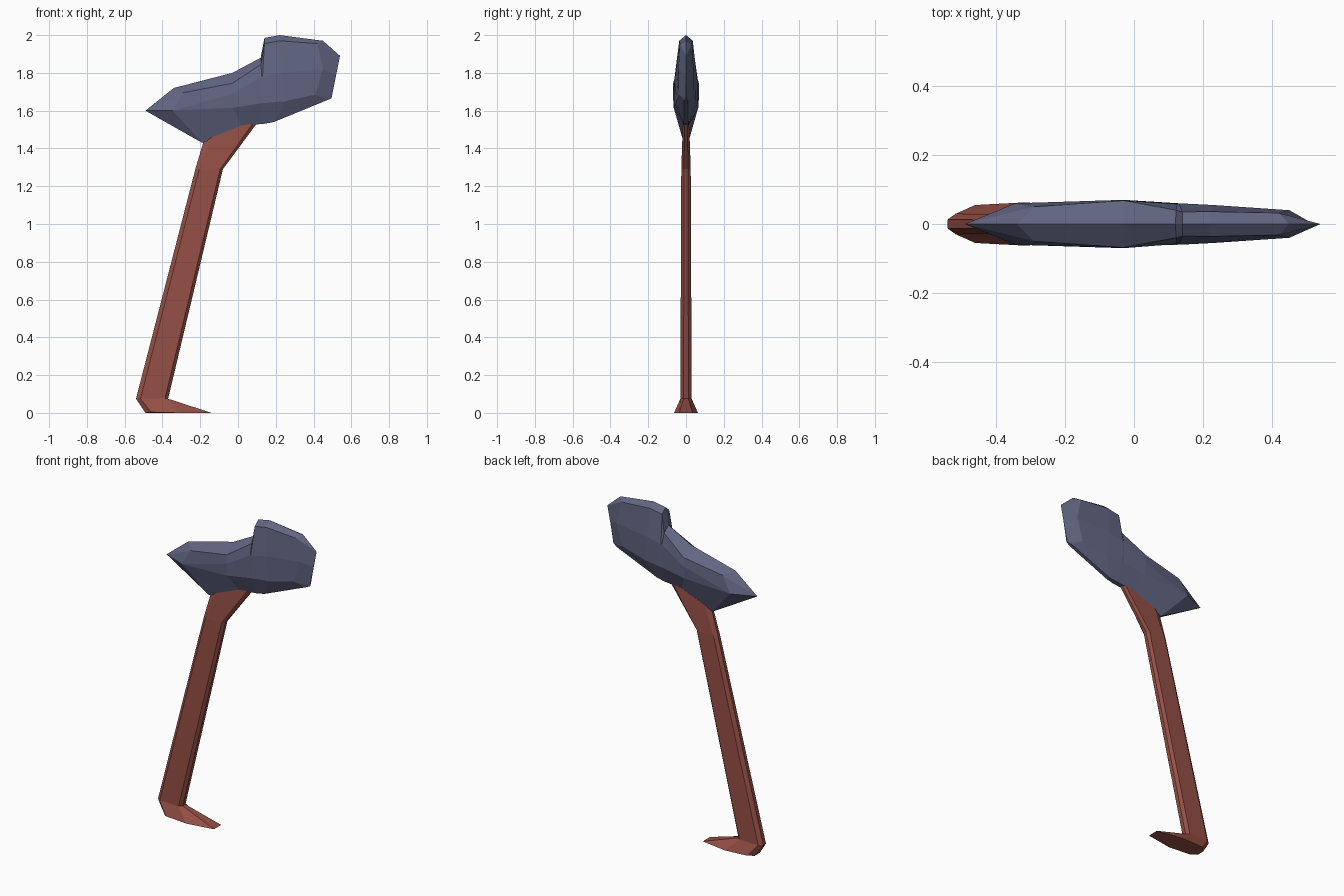
import bpy, bmesh

if "Cube" in bpy.data.objects:
    bpy.data.objects.remove(bpy.data.objects["Cube"])


def material(name, rgb):
    m = bpy.data.materials.new(name)
    m.diffuse_color = (*rgb, 1)
    m.use_nodes = True
    m.node_tree.nodes["Principled BSDF"].inputs["Base Color"].default_value = m.diffuse_color
    return m


def loft(name, half_rings, mat):
    """Bridge mirrored half rings of (x, y, z) points into a closed flat-shaded solid."""
    bm = bmesh.new()
    rings = []
    for half in half_rings:
        pts = list(half) + [(x, -y, z) for x, y, z in reversed(half)]
        rings.append([bm.verts.new(p) for p in pts])
    for a, b in zip(rings, rings[1:]):
        for i in range(len(a)):
            j = (i + 1) % len(a)
            bm.faces.new((a[i], a[j], b[j], b[i]))
    bm.faces.new(rings[0])
    bm.faces.new(rings[-1])
    bmesh.ops.remove_doubles(bm, verts=bm.verts, dist=0.001)
    bmesh.ops.recalc_face_normals(bm, faces=bm.faces)
    me = bpy.data.meshes.new(name)
    bm.to_mesh(me)
    bm.free()
    me.materials.append(mat)
    ob = bpy.data.objects.new(name, me)
    bpy.context.collection.objects.link(ob)
    return ob


# Head: stations along x; each runs top ridge, shoulder, flank, lower flank, keel
tip = (-0.49, 0, 1.60)
head = [
    [tip] * 5,
    [(-.34, 0, 1.72), (-.29, .05, 1.695), (-.345, .06, 1.60), (-.345, .06, 1.60), (-.19, .012, 1.43)],
    [(-.03, 0, 1.80), (-.03, .068, 1.745), (-.03, .07, 1.69), (-.03, .065, 1.615), (.02, .015, 1.52)],
    [(.12, 0, 1.88), (.122, .04, 1.845), (.125, .058, 1.78), (.13, .06, 1.64), (.13, .015, 1.53)],
    [(.14, 0, 1.985), (.14, .035, 1.955), (.13, .06, 1.78), (.135, .06, 1.64), (.135, .015, 1.53)],
    [(.22, 0, 2.0), (.22, .036, 1.97), (.23, .055, 1.80), (.25, .052, 1.65), (.19, .012, 1.54)],
    [(.45, 0, 1.97), (.42, .032, 1.955), (.45, .04, 1.82), (.41, .038, 1.685), (.47, .01, 1.655)],
    [(.54, 0, 1.89), (.54, 0, 1.89), (.52, 0, 1.79), (.495, .004, 1.667), (.495, 0, 1.665)],
]
loft("head", head, material("dark_blue", (0.12, 0.13, 0.22)))


# Handle: chamfered section from a rear and a front edge, sunk into the head at the top
def section(rear, front, edge, side):
    (x0, z0), (x1, z1) = rear, front
    def at(t, y):
        return (x0 + (x1 - x0) * t, y, z0 + (z1 - z0) * t)
    return [at(0, edge), at(.14, side), at(.9, side), at(1, edge)]


foot = [(-.49, .025, 0), (-.46, .055, 0.004), (-.31, .063, 0), (-.14, .035, 0)]
handle = [
    foot,
    section((-.54, .075), (-.37, .075), .013, .03),
    section((-.226, 1.29), (-.08, 1.29), .01, .025),
    section((-.18, 1.445), (.12, 1.56), .008, .016),
]
loft("handle", handle, material("red_brown", (0.30, 0.08, 0.06)))
